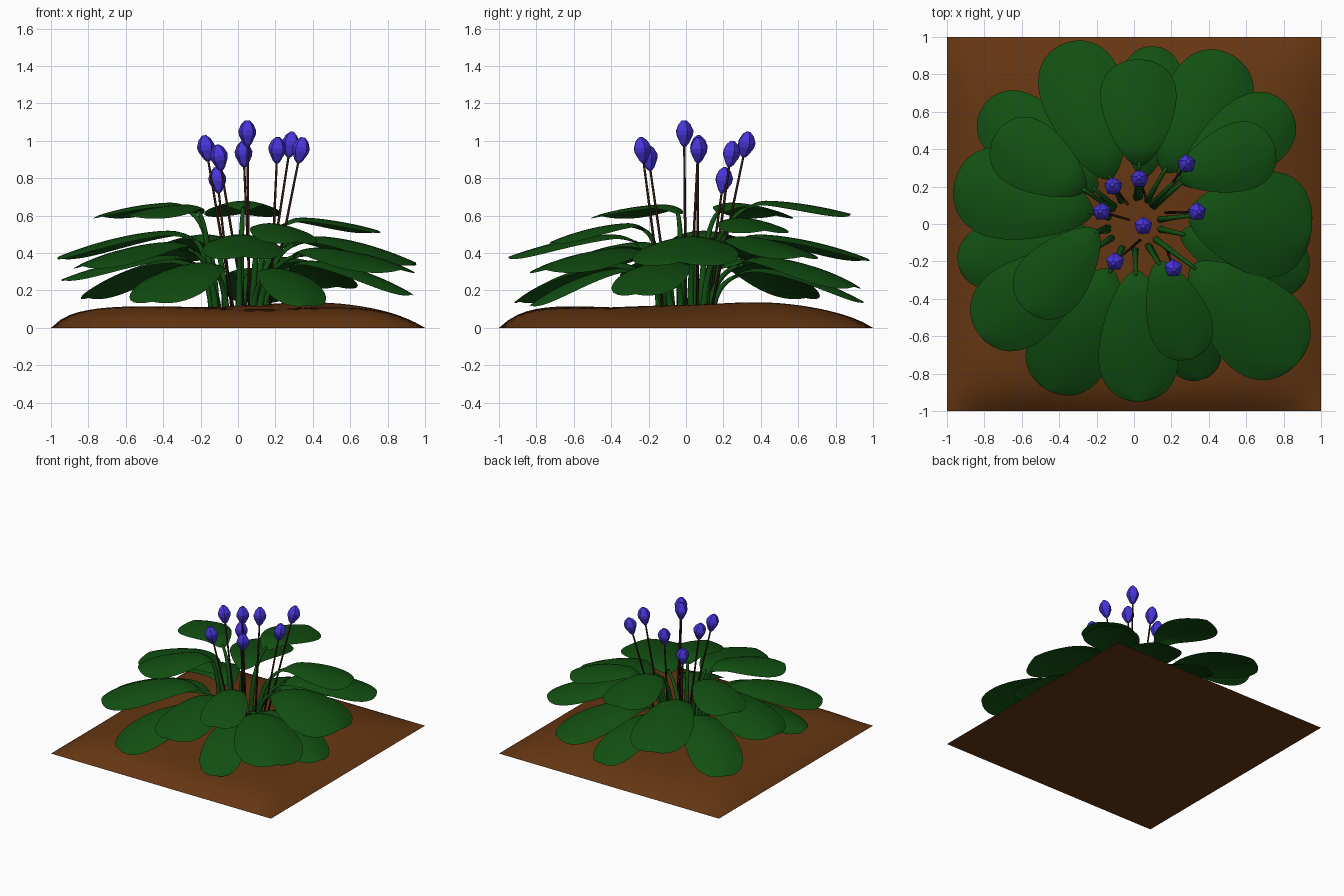
import bpy, math
from mathutils import Vector

if "Cube" in bpy.data.objects:
    bpy.data.objects.remove(bpy.data.objects["Cube"])


def material(name, rgb):
    m = bpy.data.materials.new(name)
    m.diffuse_color = (*rgb, 1)
    m.use_nodes = True
    m.node_tree.nodes["Principled BSDF"].inputs["Base Color"].default_value = m.diffuse_color
    return m


GREEN = material("leaf_green", (0.006, 0.078, 0.006))
SOIL = material("soil_brown", (0.13, 0.037, 0.006))
BLUE = material("petal_blue", (0.065, 0.035, 0.70))
STALK = material("stalk_brown", (0.025, 0.009, 0.005))


def add(name, verts, faces, mat, smooth=True):
    me = bpy.data.meshes.new(name)
    me.from_pydata([tuple(v) for v in verts], [], faces)
    me.materials.append(mat)
    me.polygons.foreach_set("use_smooth", [smooth] * len(me.polygons))
    ob = bpy.data.objects.new(name, me)
    bpy.context.collection.objects.link(ob)
    return ob


def grid_faces(rows, cols, wrap=False):
    n = cols if wrap else cols - 1
    return [(i * cols + j, i * cols + (j + 1) % cols,
             (i + 1) * cols + (j + 1) % cols, (i + 1) * cols + j)
            for i in range(rows - 1) for j in range(n)]


def lathe(name, path, radii, sides, mat, smooth=True, ripple=1.0):
    """Closed tube along a path; ripple shrinks every other side."""
    verts = []
    for i, p in enumerate(path):
        d = (path[min(i + 1, len(path) - 1)] - path[max(i - 1, 0)]).normalized()
        a = d.cross(Vector((0.3, 1, 0))).normalized()
        b = d.cross(a)
        for k in range(sides):
            t = 2 * math.pi * k / sides
            r = radii[i] * (ripple if k % 2 else 1)
            verts.append(p + a * r * math.cos(t) + b * r * math.sin(t))
    faces = grid_faces(len(path), sides, True)
    faces += [tuple(reversed(range(sides))), tuple(range(len(verts) - sides, len(verts)))]
    return add(name, verts, faces, mat, smooth)


def bezier(a, b, c, n):
    return [a * (1 - t) ** 2 + b * 2 * t * (1 - t) + c * t * t
            for t in (i / n for i in range(n + 1))]


# Soil mound, steeper on the left and front, with a flat underside
def soil_z(x, y):
    edge = (1 - abs(x) ** (9 if x < 0 else 5.5)) * (1 - abs(y) ** (9 if y < 0 else 5.5))
    bump = 0.030 * math.exp(-((x - 0.35) ** 2 + (y - 0.4) ** 2) / 0.12)
    wave = 0.008 * math.sin(5 * x + 1) * math.sin(5 * y + 2)
    return edge * (0.11 + bump + wave)


N = 41
sv = [(-1 + 2 * i / (N - 1), -1 + 2 * j / (N - 1)) for j in range(N) for i in range(N)]
add("soil", [(x, y, soil_z(x, y)) for x, y in sv], grid_faces(N, N), SOIL)
add("soil_underside", [(-1, -1, 0), (-1, 1, 0), (1, 1, 0), (1, -1, 0)],
    [(0, 1, 2, 3)], SOIL, False)

# Leaves: base x, base y, tip x, tip y, width, crest height, tip height
LEAVES = [
    (0.03, 0.31, 0.02, 0.88, 0.40, 0.68, 0.61),
    (0.05, 0.25, 0.11, 0.95, 0.34, 0.32, 0.14),
    (-0.13, 0.24, -0.36, 0.97, 0.44, 0.50, 0.37),
    (0.16, 0.28, 0.53, 0.90, 0.44, 0.38, 0.22),
    (0.25, 0.22, 0.83, 0.62, 0.40, 0.49, 0.38),
    (0.23, 0.25, 0.75, 0.42, 0.36, 0.59, 0.52),
    (0.29, 0.05, 0.95, -0.03, 0.56, 0.49, 0.35),
    (0.25, -0.05, 0.93, -0.27, 0.38, 0.36, 0.18),
    (0.31, -0.22, 0.87, -0.75, 0.50, 0.43, 0.31),
    (0.13, -0.20, 0.31, -0.72, 0.33, 0.56, 0.46),
    (0.15, -0.22, 0.37, -0.83, 0.32, 0.32, 0.12),
    (0.01, -0.25, 0.03, -0.95, 0.42, 0.50, 0.38),
    (-0.12, -0.24, -0.46, -0.89, 0.44, 0.35, 0.14),
    (-0.24, -0.15, -0.83, -0.59, 0.44, 0.46, 0.33),
    (-0.20, -0.03, -0.58, -0.46, 0.37, 0.66, 0.60),
    (-0.22, -0.05, -0.94, -0.22, 0.36, 0.39, 0.26),
    (-0.22, 0.06, -0.96, 0.22, 0.48, 0.52, 0.38),
    (-0.26, 0.18, -0.74, 0.48, 0.37, 0.67, 0.60),
    (-0.20, 0.18, -0.80, 0.64, 0.40, 0.37, 0.16),
]
ROWS, COLS = 21, 9
for n, (bx, by, tx, ty, width, crest, tip) in enumerate(LEAVES, 1):
    base, end = Vector((bx, by, 0)), Vector((tx, ty, 0))
    side = (end - base).normalized().cross(Vector((0, 0, 1)))
    verts = []
    for i in range(ROWS):
        t = 0.5 - 0.5 * math.cos(math.pi * i / (ROWS - 1))
        # Egg outline: tapered base, round far end
        half = width / 2 * math.sqrt(max(t ** 1.15 * (1 - t ** 3.2), 0)) / 0.678 + 0.005
        if t < 0.2:
            z = crest - 0.05 * ((0.2 - t) / 0.2) ** 2
        else:
            z = crest - (crest - tip) * ((t - 0.2) / 0.8) ** 1.7
        for j in range(COLS):
            v = 1 - 2 * j / (COLS - 1)
            p = base.lerp(end, t) + side * half * v
            p.z = z - 0.2 * half * v * v
            verts.append(p)
    add(f"leaf_{n}", verts, grid_faces(ROWS, COLS), GREEN)
    # Arched leaf stem rising from the soil
    out = base.normalized()
    foot = out * 0.14 + Vector((0, 0, 0.07))
    top = base.lerp(end, 0.04) + Vector((0, 0, crest - 0.04))
    bend = out * 0.16 + Vector((0, 0, crest - 0.08))
    lathe(f"leaf_stem_{n}", bezier(foot, bend, top, 10),
          [0.020 - 0.0010 * i for i in range(11)], 8, GREEN)

# Flowers: bud centre x, y, z, then stalk foot x, y
FLOWERS = [
    (-0.11, 0.20, 0.79, -0.03, 0.10), (0.03, 0.24, 0.93, 0.07, 0.12),
    (0.28, 0.32, 0.98, 0.14, 0.13), (-0.17, 0.065, 0.96, -0.02, 0.02),
    (0.335, 0.065, 0.95, 0.16, 0.06), (0.05, -0.01, 1.04, 0.06, 0.0),
    (-0.10, -0.20, 0.91, 0.04, -0.08), (0.21, -0.235, 0.95, 0.17, -0.12),
]
PROFILE = [(-0.07, 0.010), (-0.055, 0.024), (-0.01, 0.047), (0.015, 0.050),
           (0.05, 0.034), (0.07, 0.012)]
for n, (x, y, z, fx, fy) in enumerate(FLOWERS, 1):
    mid, foot = Vector((x, y, z)), Vector((fx, fy, 0.07))
    axis = (mid - foot).normalized()
    lathe(f"flower_stalk_{n}", [foot, foot.lerp(mid, 0.5), mid - axis * 0.06],
          [0.008, 0.007, 0.006], 6, STALK)
    lathe(f"flower_bud_{n}", [mid + axis * h for h, _ in PROFILE],
          [r for _, r in PROFILE], 10, BLUE, False, 0.86)
